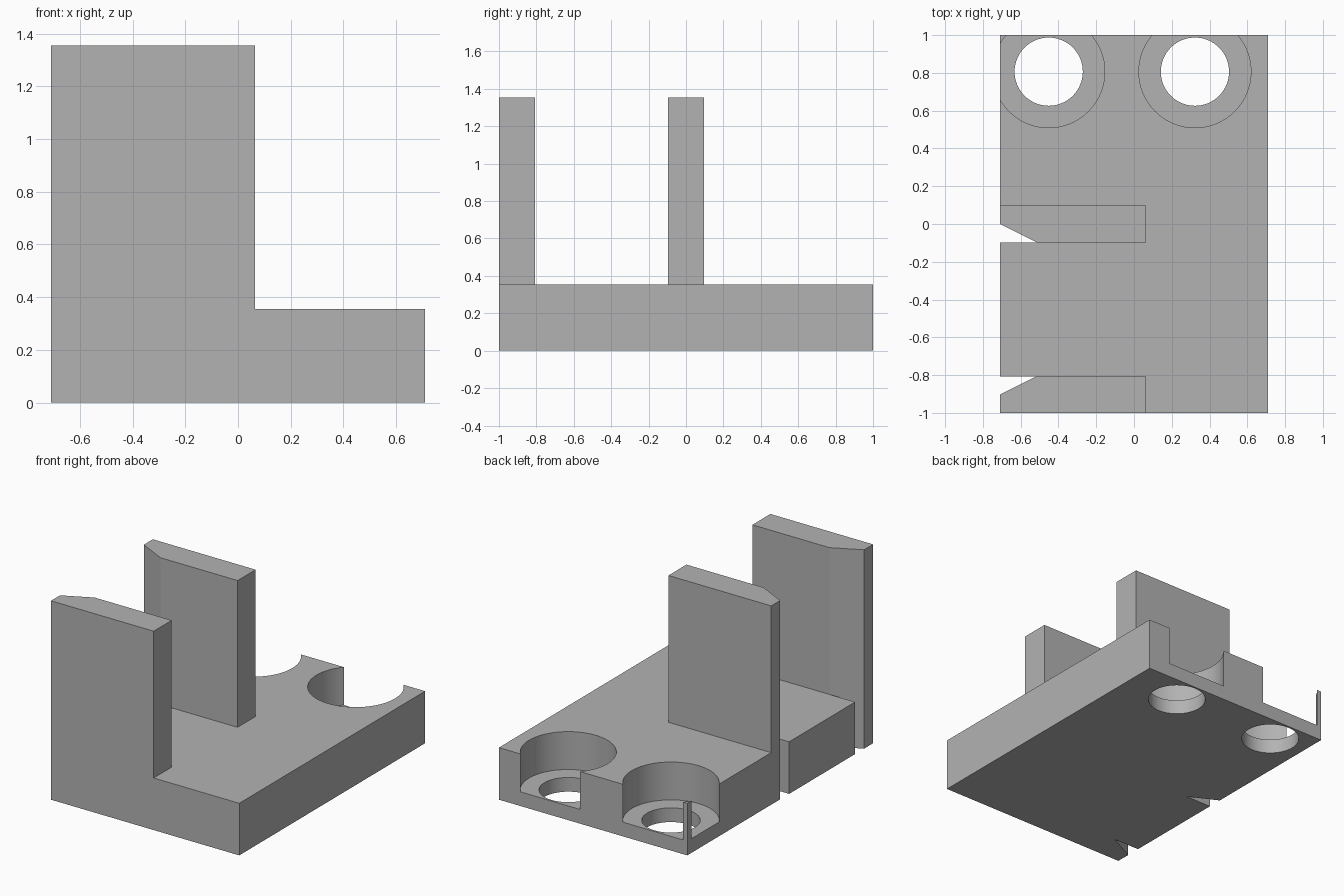
import bpy
import bmesh
import math

cube = bpy.data.objects.get("Cube")
if cube:
    bpy.data.objects.remove(cube, do_unlink=True)

# Everything is laid out on a regular unit: the plate is 31 units long
U = 2 / 31
HALF_W, HALF_L = 11 * U, 15.5 * U
BASE_TOP, WALL_TOP = 5.5 * U, 21 * U
WALL_LENGTH, WALL_THICK = 12 * U, 3 * U
NOTCH_X, NOTCH_Y = 3 * U, 1.5 * U
BORE_FLOOR = 1.5 * U

grey = bpy.data.materials.new("light grey")
grey.use_nodes = True
colour = (0.45, 0.45, 0.45, 1)
grey.diffuse_color = colour
grey.node_tree.nodes["Principled BSDF"].inputs["Base Color"].default_value = colour


def prism(name, outline, z0, z1):
    """Extrude a counter-clockwise outline from z0 to z1."""
    bm = bmesh.new()
    face = bm.faces.new([bm.verts.new((x, y, z0)) for x, y in outline])
    result = bmesh.ops.extrude_face_region(bm, geom=[face], use_keep_orig=True)
    top = [g for g in result["geom"] if isinstance(g, bmesh.types.BMVert)]
    bmesh.ops.translate(bm, verts=top, vec=(0, 0, z1 - z0))
    bmesh.ops.recalc_face_normals(bm, faces=bm.faces)
    mesh = bpy.data.meshes.new(name)
    bm.to_mesh(mesh)
    bm.free()
    mesh.materials.append(grey)
    obj = bpy.data.objects.new(name, mesh)
    bpy.context.collection.objects.link(obj)
    return obj


def select(obj):
    bpy.ops.object.select_all(action="DESELECT")
    obj.select_set(True)
    bpy.context.view_layer.objects.active = obj


def drill(target, x, y, radius, z0, z1):
    """Cut a round hole and discard the cutter."""
    steps = 64
    circle = [(x + radius * math.cos(math.tau * i / steps),
               y + radius * math.sin(math.tau * i / steps)) for i in range(steps)]
    cutter = prism("hole_cutter", circle, z0, z1)
    cutter.hide_render = True
    cut = target.modifiers.new("hole", "BOOLEAN")
    cut.operation = "DIFFERENCE"
    cut.solver = "EXACT"
    cut.object = cutter
    select(target)
    bpy.ops.object.modifier_apply(modifier=cut.name)
    bpy.data.objects.remove(cutter, do_unlink=True)


# Wall edges facing into the slot, where the tapered lead-ins are cut
rear_y = -WALL_THICK / 2
front_y = -HALF_L + WALL_THICK
left, right = -HALF_W, -HALF_W + WALL_LENGTH

# Base plate with both lead-in notches on its side
base = prism("base_plate", [
    (left, -HALF_L), (HALF_W, -HALF_L), (HALF_W, HALF_L), (left, HALF_L),
    (left, rear_y + NOTCH_Y), (left + NOTCH_X, rear_y), (left, rear_y),
    (left, front_y), (left + NOTCH_X, front_y), (left, front_y - NOTCH_Y),
], 0, BASE_TOP)

# Counterbored screw holes breaking through the back edge
for hole_x in (left + 4 * U, left + 16 * U):
    hole_y = HALF_L - 3 * U
    drill(base, hole_x, hole_y, 4.6 * U, BORE_FLOOR, BASE_TOP + U)
    drill(base, hole_x, hole_y, 2.8 * U, -U, BASE_TOP + U)
select(base)
bpy.ops.object.shade_smooth_by_angle(angle=math.radians(30))

# Upright walls, each with a chamfered edge toward the slot
for name, inner, side in (("front_wall", front_y, -1), ("rear_wall", rear_y, 1)):
    prism(name, [
        (left, inner + side * NOTCH_Y), (left + NOTCH_X, inner), (right, inner),
        (right, inner + side * WALL_THICK), (left, inner + side * WALL_THICK),
    ], BASE_TOP, WALL_TOP)
